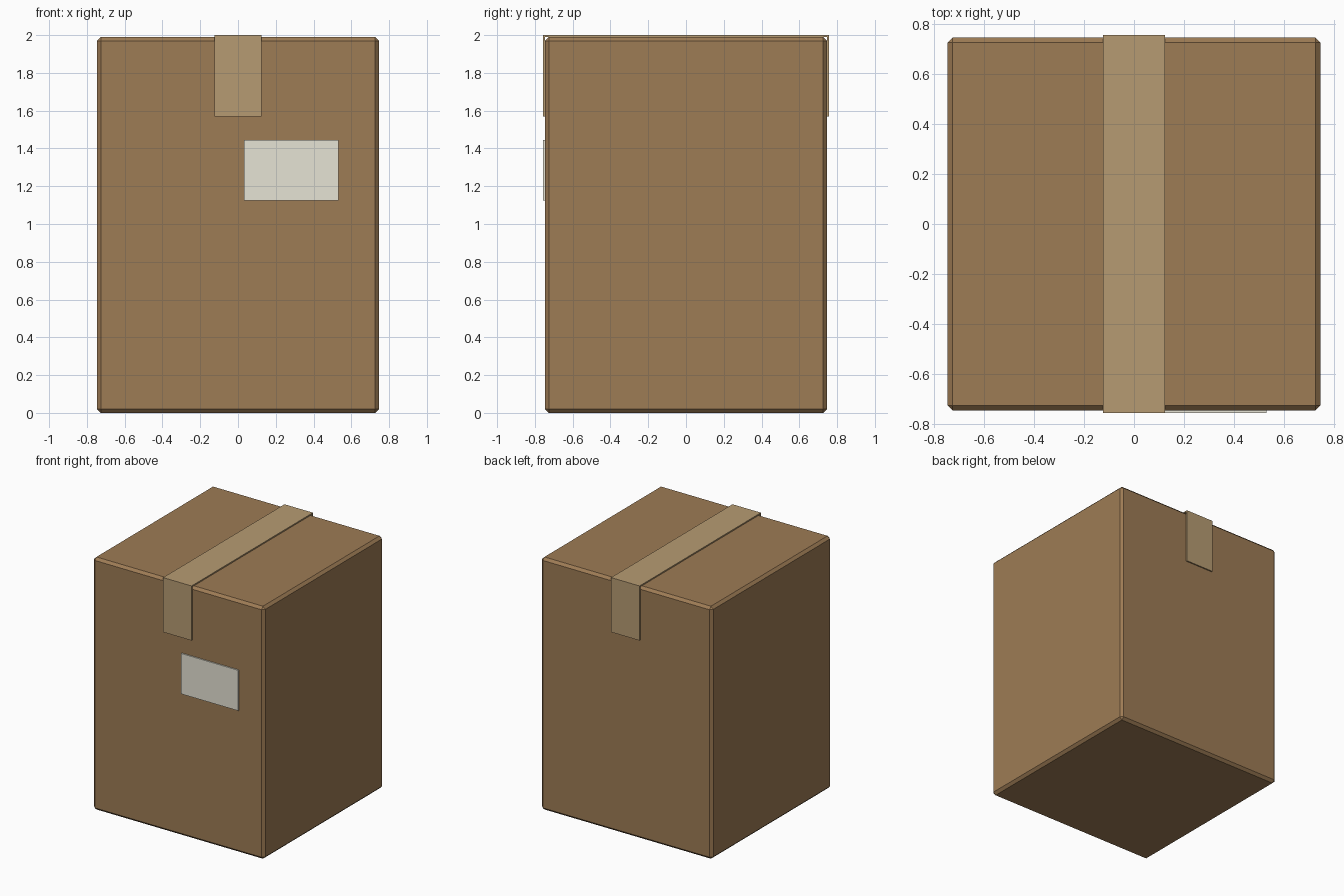
import bpy, bmesh

if "Cube" in bpy.data.objects:
    bpy.data.objects.remove(bpy.data.objects["Cube"])

W = 0.746      # half width of the carton
H = 1.99       # carton height
T = 0.01       # tape and label thickness


def material(name, rgb):
    m = bpy.data.materials.new(name)
    m.diffuse_color = (*rgb, 1)
    m.use_nodes = True
    m.node_tree.nodes["Principled BSDF"].inputs["Base Color"].default_value = m.diffuse_color
    return m


def make_object(name, bm, mat):
    bmesh.ops.recalc_face_normals(bm, faces=bm.faces)
    me = bpy.data.meshes.new(name)
    bm.to_mesh(me)
    bm.free()
    ob = bpy.data.objects.new(name, me)
    bpy.context.collection.objects.link(ob)
    me.materials.append(mat)
    return ob


def box(name, lo, hi, mat):
    bm = bmesh.new()
    bmesh.ops.create_cube(bm, size=1)
    for v in bm.verts:
        v.co = [(a + b) / 2 + c * (b - a) for a, b, c in zip(lo, hi, v.co)]
    return make_object(name, bm, mat)


cardboard = material("cardboard", (0.34, 0.20, 0.09))
tape_mat = material("tape_tan", (0.47, 0.33, 0.17))
paper = material("paper", (0.79, 0.77, 0.66))

# Carton body with small chamfered edges
carton = box("carton", (-W, -W, 0), (W, W, H), cardboard)
bevel = carton.modifiers.new("chamfer", "BEVEL")
bevel.width = 0.02
bevel.segments = 1

# Packing tape: U-shaped profile folded over the front and back
Z = 1.57
O = W + T
profile = [(-O, Z), (-O, H + T), (O, H + T), (O, Z),
           (W, Z), (W, H), (-W, H), (-W, Z)]
bm = bmesh.new()
face = bm.faces.new([bm.verts.new((-0.124, y, z)) for y, z in profile])
ext = bmesh.ops.extrude_face_region(bm, geom=[face], use_keep_orig=True)
new_verts = [g for g in ext["geom"] if isinstance(g, bmesh.types.BMVert)]
bmesh.ops.translate(bm, verts=new_verts, vec=(0.248, 0, 0))
make_object("packing_tape", bm, tape_mat)

# Blank shipping label on the front
box("shipping_label", (0.033, -W - T, 1.125), (0.531, -W + 0.002, 1.444), paper)
